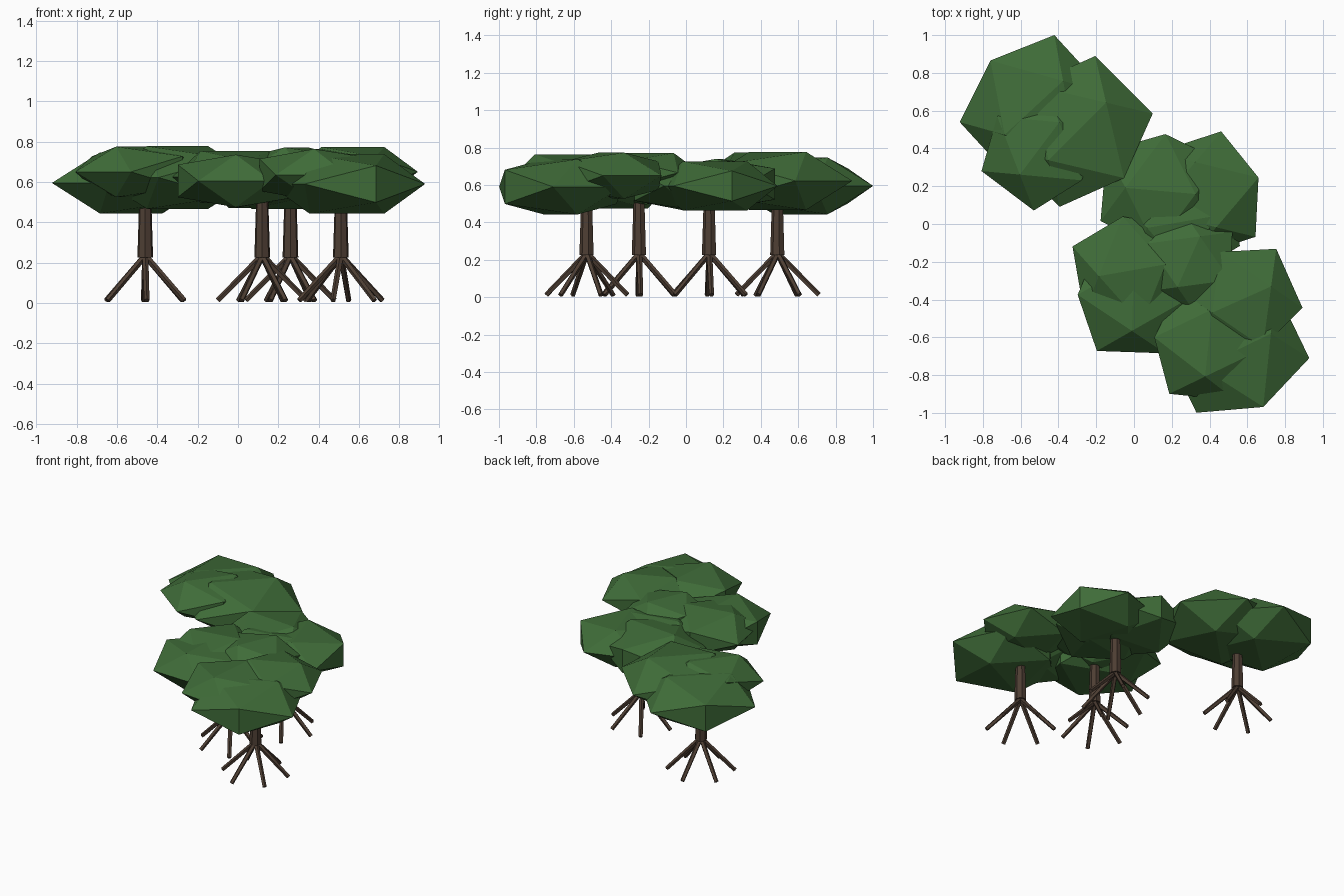
import bpy, bmesh, math
from mathutils import Vector, Matrix

if "Cube" in bpy.data.objects:
    bpy.data.objects.remove(bpy.data.objects["Cube"])


def material(name, rgb):
    m = bpy.data.materials.new(name)
    m.diffuse_color = (*rgb, 1)
    m.use_nodes = True
    m.node_tree.nodes["Principled BSDF"].inputs["Base Color"].default_value = m.diffuse_color
    return m


BARK = material("bark", (0.075, 0.048, 0.033))
LEAF = material("leaf", (0.05, 0.15, 0.04))
SQUASH = 0.445


def finish(bm, name, mat):
    bmesh.ops.recalc_face_normals(bm, faces=bm.faces)
    me = bpy.data.meshes.new(name)
    bm.to_mesh(me)
    bm.free()
    me.materials.append(mat)
    ob = bpy.data.objects.new(name, me)
    bpy.context.collection.objects.link(ob)
    return ob


def rod(bm, a, b, ra, rb, sides):
    """Tapered cylinder from point a to point b."""
    a, b = Vector(a), Vector(b)
    d = b - a
    rot = d.to_track_quat('Z', 'Y').to_matrix().to_4x4()
    bmesh.ops.create_cone(bm, cap_ends=True, segments=sides, radius1=ra, radius2=rb,
                          depth=d.length, matrix=Matrix.Translation((a + b) / 2) @ rot)


def leaf_clump(name, x, y, z, r, yaw):
    """Flattened icosahedron with a level ridge along its long axis."""
    t = (1 + math.sqrt(5)) / 2
    s = r / math.sqrt(1 + t * t)
    bm = bmesh.new()
    for i in (-1, 1):
        for j in (-1, 1):
            for p in ((i, 0, j * t), (0, i * t, j), (i * t, j, 0)):
                bm.verts.new(Vector(p) * s)
    bmesh.ops.convex_hull(bm, input=bm.verts)
    bm.transform(Matrix.Translation((x, y, z)) @ Matrix.Rotation(math.radians(yaw), 4, 'Z')
                 @ Matrix.Diagonal((1, 1, SQUASH, 1)))
    finish(bm, name, LEAF)


# each tree: trunk x, y, root phase, leaf clumps (x, y, z, radius, yaw)
TREES = [
    (-0.46, 0.49, 32, [(-0.53, 0.615, 0.595, 0.40, 42.6),
                       (-0.30, 0.49, 0.622, 0.41, 45),
                       (-0.50, 0.40, 0.65, 0.33, 53)]),
    (0.26, 0.125, 3, [(0.38, 0.155, 0.595, 0.345, -72),
                      (0.14, 0.175, 0.605, 0.355, -5),
                      (0.245, 0.01, 0.595, 0.34, 10)]),
    (0.12, -0.25, 2, [(-0.01, -0.245, 0.625, 0.34, 10),
                      (-0.005, -0.385, 0.605, 0.345, 88),
                      (0.29, -0.20, 0.665, 0.28, 66)]),
    (0.51, -0.53, 20, [(0.57, -0.40, 0.65, 0.325, 24),
                       (0.395, -0.63, 0.635, 0.34, 84),
                       (0.54, -0.67, 0.59, 0.39, 25.8)]),
]

for n, (x, y, phase, clumps) in enumerate(TREES, 1):
    # trunk
    bm = bmesh.new()
    rod(bm, (x, y, 0.225), (x, y, 0.60), 0.04, 0.028, 7)
    finish(bm, f"trunk_{n}", BARK)
    # splayed prop roots
    bm = bmesh.new()
    for k in range(6):
        a = math.radians(phase + 60 * k)
        foot = (x + 0.22 * math.cos(a), y + 0.22 * math.sin(a), 0.012)
        rod(bm, (x, y, 0.235), foot, 0.016, 0.014, 5)
    finish(bm, f"prop_roots_{n}", BARK)
    # canopy
    for k, c in enumerate(clumps, 1):
        leaf_clump(f"leaf_clump_{n}_{k}", *c)
